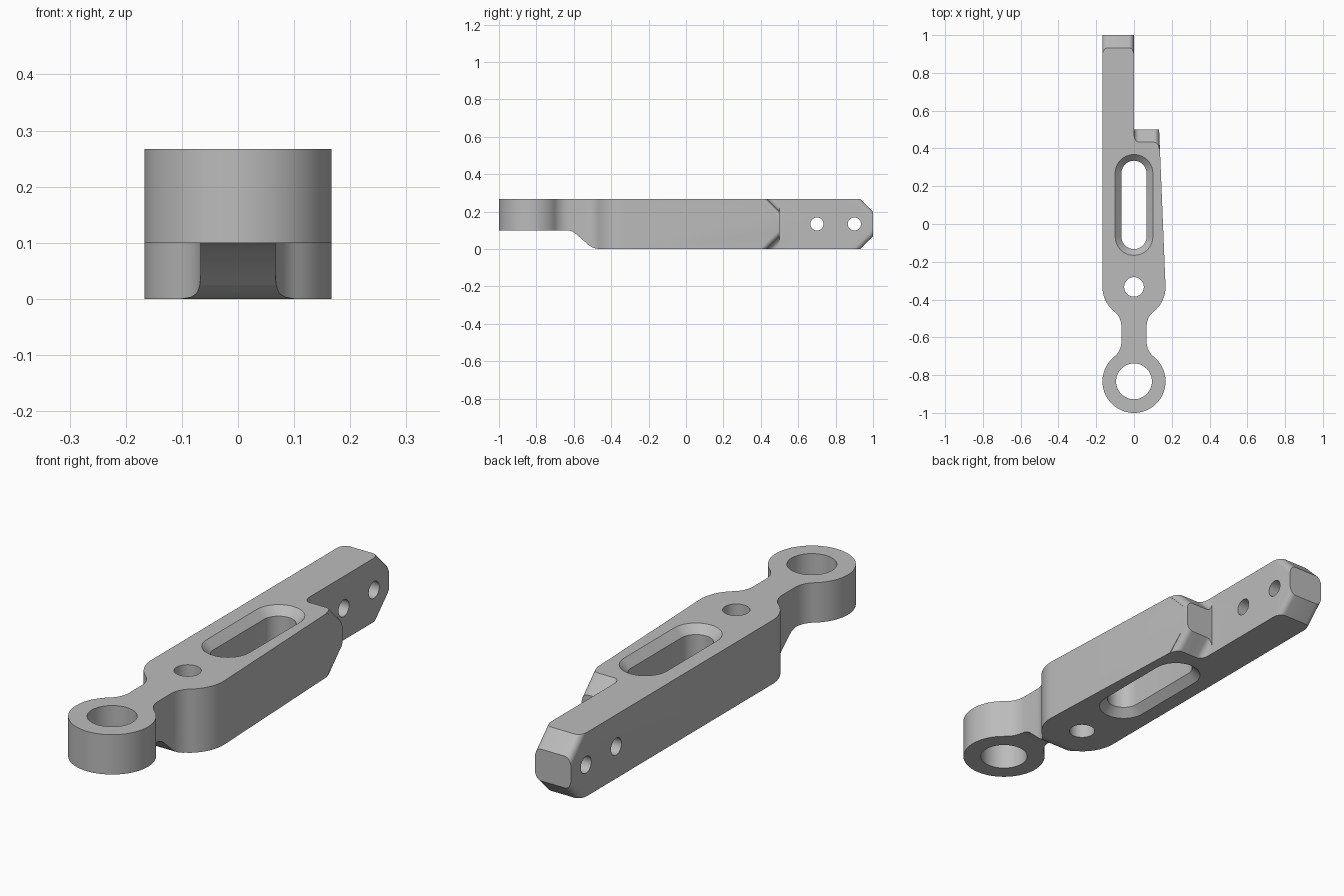
import bpy, bmesh
from math import sin, cos, radians, sqrt, atan2, degrees
from mathutils import Vector

cube = bpy.data.objects.get("Cube")
if cube:
    bpy.data.objects.remove(cube, do_unlink=True)

H = 0.267          # height of the arm
W = 0.167          # half width, also radius of both round ends
RING_Y, BODY_Y = -0.833, -0.333
NECK, FILLET = 0.067, 0.1

mat = bpy.data.materials.new("machined grey")
mat.use_nodes = True
GREY = (0.5, 0.5, 0.5, 1)
mat.diffuse_color = GREY
mat.node_tree.nodes["Principled BSDF"].inputs["Base Color"].default_value = GREY


def arc(cx, cy, r, a0, a1, n):
    """Points on an arc, angles in degrees."""
    steps = [radians(a0 + (a1 - a0) * i / n) for i in range(n + 1)]
    return [(cx + r * cos(a), cy + r * sin(a)) for a in steps]


def loft(name, loops):
    """Closed solid through a stack of equal 3D loops."""
    bm = bmesh.new()
    rings = [[bm.verts.new(p) for p in loop] for loop in loops]
    n = len(rings[0])
    for lo, hi in zip(rings, rings[1:]):
        for i in range(n):
            j = (i + 1) % n
            bm.faces.new((lo[i], lo[j], hi[j], hi[i]))
    bm.faces.new(rings[0][::-1])
    bm.faces.new(rings[-1])
    bmesh.ops.recalc_face_normals(bm, faces=bm.faces)
    mesh = bpy.data.meshes.new(name)
    bm.to_mesh(mesh)
    bm.free()
    mesh.materials.append(mat)
    ob = bpy.data.objects.new(name, mesh)
    bpy.context.collection.objects.link(ob)
    return ob


def prism(name, pts, origin, u, v, a, b):
    """Extrude a 2D profile in the u, v plane from a to b along u x v."""
    o, u, v = Vector(origin), Vector(u).normalized(), Vector(v).normalized()
    w = u.cross(v)
    return loft(name, [[o + u * p + v * q + w * d for p, q in pts] for d in (a, b)])


X, Y, Z = (1, 0, 0), (0, 1, 0), (0, 0, 1)

# Plan outline: right half of the ring, neck and body, mirrored where symmetric
dy = sqrt((W + FILLET) ** 2 - (NECK + FILLET) ** 2)
t = degrees(atan2(dy, NECK + FILLET))
right = arc(0, RING_Y, W, -90, t, 32)
right += arc(NECK + FILLET, RING_Y + dy, FILLET, 180 + t, 180, 12)
right += arc(NECK + FILLET, BODY_Y - dy, FILLET, 180, 180 - t, 12)
shoulder = arc(0, BODY_Y, W, -t, 0, 16)
right += shoulder[1:]
left = [(-x, y) for x, y in right[1:]][::-1]
outline = right + [(0.133, 0.5), (0, 0.5), (0, 1), (-W, 1)] + left
arm = prism("link_arm", outline, (0, 0, 0), X, Y, 0, H)

cutters = []

# Relief under the ring and neck
relief = [(-1.2, -0.1), (-1.2, 0.1), (-0.64, 0.1), (-0.622, 0.098), (-0.605, 0.092),
          (-0.585, 0.078), (-0.525, 0.024), (-0.505, 0.01), (-0.485, 0.003),
          (-0.465, 0), (-0.465, -0.1)]
cutters.append(prism("relief_cutter", relief, (0, 0, 0), Y, Z, -0.4, 0.4))

# Vertical holes
for name, y, r in (("ring_bore", RING_Y, 0.095), ("pivot_hole", BODY_Y, 0.052)):
    cutters.append(prism(name, arc(0, y, r, 0, 360, 48)[:-1], (0, 0, 0), X, Y, -0.1, 0.4))

# Cross holes through the tongue
for y in (0.7, 0.9):
    cutters.append(prism("cross_hole", arc(y, H / 2, 0.035, 0, 360, 32)[:-1],
                         (0, 0, 0), Y, Z, -0.3, 0.1))


# Slot with chamfered rims
def slot(r, z):
    pts = arc(0, 0.268, r, 0, 180, 20) + arc(0, -0.066, r, 180, 360, 20)
    return [(x, y, z) for x, y in pts]


cutters.append(loft("slot_cutter", [slot(0.11, -0.01), slot(NECK, 0.033),
                                    slot(NECK, H - 0.033), slot(0.11, H + 0.01)]))

# Sloped ends with rounded sides, above and below
R = 0.028
outer = arc(0.134 - R, -R, R, 90, 0, 8) + [(0.3, -R), (0.3, 0.3)]
lug = [(0, 0.3)] + arc(R, R, R, 180, 270, 8) + outer
tongue = [(-0.3, 0.3), (-0.3, -R)] + arc(R - W, -R, R, 180, 90, 8)
tongue += arc(-R, -R, R, 90, 0, 8) + [(0.1, -R), (0.1, 0.3)]
for name, profile, end in (("lug_slope", lug, 0.5), ("tongue_slope", tongue, 1.0)):
    for side in (1, -1):
        z = H / 2 + side * (H / 2 - 0.067)
        cutters.append(prism(name, profile, (0, end, z), X, (0, 1, side), -0.28, 0.28))

# Cut the arm
bpy.context.view_layer.objects.active = arm
for c in cutters:
    mod = arm.modifiers.new("cut", 'BOOLEAN')
    mod.operation = 'DIFFERENCE'
    mod.solver = 'EXACT'
    mod.object = c
    bpy.ops.object.modifier_apply(modifier=mod.name)
    bpy.data.objects.remove(c, do_unlink=True)

# Smooth curved walls, crisp edges
bpy.ops.object.select_all(action='DESELECT')
arm.select_set(True)
bpy.ops.object.shade_smooth_by_angle(angle=radians(25))
